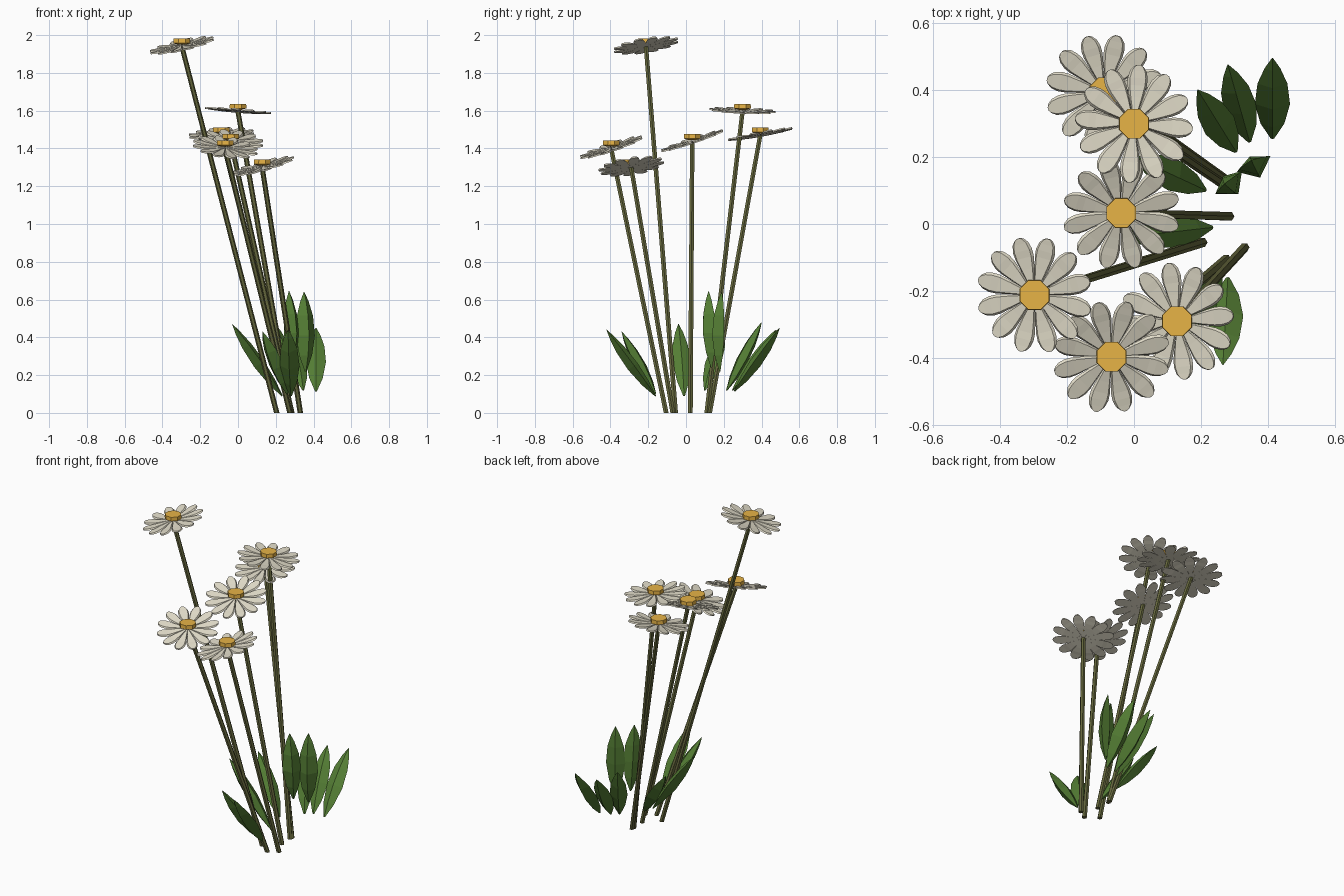
import bpy, bmesh, math
from mathutils import Vector, Matrix

if "Cube" in bpy.data.objects:
    bpy.data.objects.remove(bpy.data.objects["Cube"])


def material(name, rgb):
    m = bpy.data.materials.new(name)
    m.diffuse_color = (*rgb, 1)
    m.use_nodes = True
    m.node_tree.nodes["Principled BSDF"].inputs["Base Color"].default_value = m.diffuse_color
    return m


WHITE = material("cream_white", (0.75, 0.71, 0.58))
GOLD = material("golden_yellow", (0.81, 0.46, 0.062))
OLIVE = material("olive_stem", (0.13, 0.135, 0.046))
GREEN = material("leaf_green", (0.09, 0.21, 0.035))


def finish(bm, name, mat, matrix=None):
    bmesh.ops.recalc_face_normals(bm, faces=bm.faces)
    me = bpy.data.meshes.new(name)
    bm.to_mesh(me)
    bm.free()
    me.materials.append(mat)
    ob = bpy.data.objects.new(name, me)
    if matrix:
        ob.matrix_world = matrix
    bpy.context.collection.objects.link(ob)
    return ob


def loft(bm, rings):
    """Join closed rings of points and cap both ends."""
    vs = [[bm.verts.new(p) for p in ring] for ring in rings]
    n = len(vs[0])
    for a, b in zip(vs, vs[1:]):
        for i in range(n):
            j = (i + 1) % n
            bm.faces.new((a[i], a[j], b[j], b[i]))
    bm.faces.new(vs[0][::-1])
    bm.faces.new(vs[-1])


def ring(center, radius, sides, turn=0.0):
    return [Vector(center) + Vector((radius * math.cos(math.tau * i / sides + turn),
                                     radius * math.sin(math.tau * i / sides + turn), 0))
            for i in range(sides)]


# Petal stations: distance from centre, half width, height
PETAL = [(0.006, 0.0015, 0.0), (0.08, 0.0212, 0.0), (0.115, 0.029, 0.001), (0.137, 0.030, 0.003),
         (0.158, 0.025, 0.004), (0.171, 0.015, 0.005), (0.176, 0.006, 0.005)]


def flower(i, head, base, normal, spin):
    head, base = Vector(head), Vector(base)
    tilt = Vector((0, 0, 1)).rotation_difference(Vector(normal)).to_matrix().to_4x4()

    # Twelve thin petals with sloping sides
    bm = bmesh.new()
    for k in range(12):
        rot = Matrix.Rotation(math.radians(spin + 30 * k), 3, 'Z')
        loft(bm, [[rot @ Vector(p) for p in ((r, -w, z - 0.008), (r, -0.78 * w, z),
                                             (r, 0.78 * w, z), (r, w, z - 0.008))]
                  for r, w, z in PETAL])
    finish(bm, f"petals_{i}", WHITE, Matrix.Translation(head) @ tilt)

    # Eight-sided golden centre, always level
    bm = bmesh.new()
    turn = math.pi / 8
    loft(bm, [ring((0, 0, 0.004), 0.02, 8, turn), ring((0, 0, 0.012), 0.048, 8, turn),
              ring((0, 0, 0.036), 0.047, 8, turn)])
    finish(bm, f"flower_centre_{i}", GOLD, Matrix.Translation(head))

    # Straight stem
    bm = bmesh.new()
    top = head - Vector((0, 0, 0.006))
    loft(bm, [ring(base, 0.0145, 6), ring(top, 0.0135, 6)])
    finish(bm, f"stem_{i}", OLIVE)


def leaf(i, base, tip, width, side=None):
    """Thick pointed blade, shallow on one face and keeled on the other."""
    base, tip = Vector(base), Vector(tip)
    d = tip - base
    s = Vector((*side, 0)) if side else d.cross(Vector((0, 0, 1)))
    s.normalize()
    n = s.cross(d).normalized()
    # upright leaves carry the keel on their front face
    front, back = (0.045, 0.025) if side else (0.02, 0.042)
    bm = bmesh.new()
    rows = []
    for t, w in ((0, 0.1), (0.2, 0.68), (0.45, 1.0), (0.7, 0.85), (0.88, 0.45), (1, 0.03)):
        mid = base + d * t + n * (0.015 * d.length * math.sin(math.pi * t))
        off = s * (w * width / 2)
        rows.append((mid - off, mid + n * (front * w), mid + off, mid - n * (back * w)))
    loft(bm, rows)
    finish(bm, f"leaf_{i}", GREEN)


# Flowers: head, stem base, facing, petal turn
FLOWERS = [
    ((-0.297, -0.212, 1.945), (0.205, -0.055, 0), (-0.22, -0.16, 1), 15),
    ((-0.067, -0.396, 1.405), (0.275, -0.105, 0), (0.13, -0.33, 1), 15),
    ((0.128, -0.290, 1.305), (0.33, -0.07, 0), (-0.27, -0.15, 1), 7),
    ((-0.038, 0.033, 1.44), (0.285, 0.023, 0), (0.08, -0.33, 1), 15),
    ((0.0, 0.299, 1.60), (0.28, 0.11, 0), (0.08, 0.04, 1), 25),
    ((-0.088, 0.393, 1.475), (0.283, 0.125, 0), (-0.06, -0.18, 1), 17),
]
for i, f in enumerate(FLOWERS, 1):
    flower(i, *f)

# Leaves: base, tip, width, optional sideways direction
LEAVES = [
    ((0.413, 0.255, 0.115), (0.413, 0.495, 0.45), 0.105),
    ((0.345, 0.245, 0.12), (0.28, 0.475, 0.44), 0.1),
    ((0.305, 0.215, 0.12), (0.19, 0.40, 0.48), 0.1),
    ((0.28, -0.16, 0.09), (0.265, -0.42, 0.44), 0.105),
    ((0.26, -0.16, 0.10), (0.13, -0.34, 0.43), 0.095),
    ((0.285, 0.135, 0.24), (0.27, 0.12, 0.645), 0.105, (0.75, 0.65)),
    ((0.358, 0.18, 0.22), (0.35, 0.19, 0.64), 0.11, (0.9, 0.42)),
    ((0.235, -0.01, 0.09), (-0.03, -0.04, 0.47), 0.095),
    ((0.215, 0.10, 0.12), (0.0, 0.20, 0.43), 0.095),
]
for i, l in enumerate(LEAVES, 1):
    leaf(i, *l)
